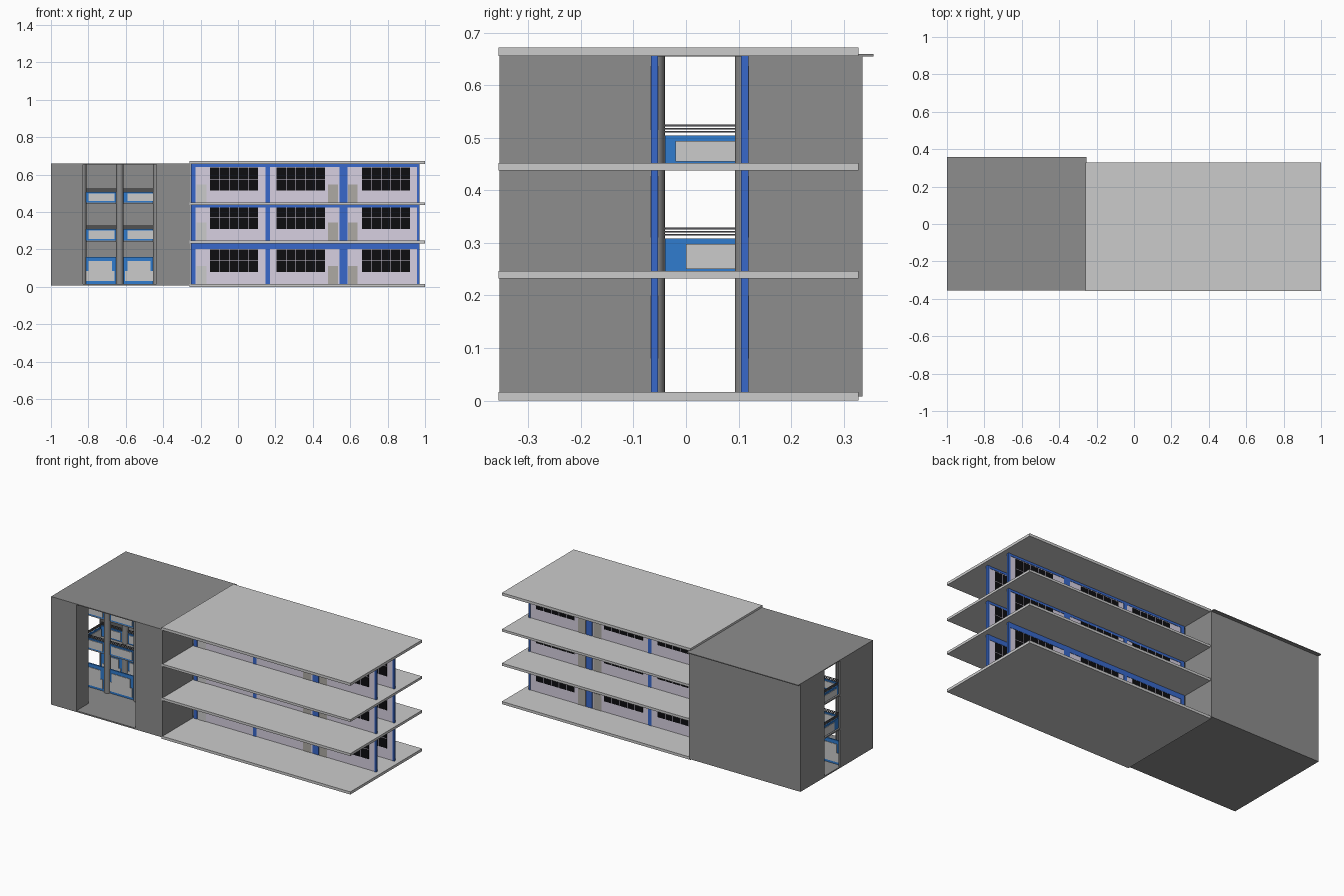
import bpy, bmesh

if "Cube" in bpy.data.objects:
    bpy.data.objects.remove(bpy.data.objects["Cube"])

def material(name, rgb):
    m = bpy.data.materials.new(name)
    m.diffuse_color = (*rgb, 1)
    m.use_nodes = True
    m.node_tree.nodes["Principled BSDF"].inputs["Base Color"].default_value = m.diffuse_color
    return m

BLUE = material("blue_paint", (0.04, 0.14, 0.6))
SKY = material("parapet_blue", (0.03, 0.2, 0.62))
LILAC = material("lilac_plaster", (0.68, 0.63, 0.75))
BLACK = material("dark_glass", (0.004, 0.004, 0.005))
WHITE = material("white_paint", (0.9, 0.9, 0.9))
BEIGE = material("door_beige", (0.42, 0.4, 0.37))
DARK = material("dark_concrete", (0.27, 0.27, 0.27))
RAIL = material("rail_metal", (0.09, 0.09, 0.1))

def boxes(name, spans, mat=None):
    """One object made of boxes given as (x0, x1, y0, y1, z0, z1)."""
    bm = bmesh.new()
    for x0, x1, y0, y1, z0, z1 in spans:
        for v in bmesh.ops.create_cube(bm, size=1)["verts"]:
            v.co = ((x0 + x1) / 2 + v.co.x * (x1 - x0),
                    (y0 + y1) / 2 + v.co.y * (y1 - y0),
                    (z0 + z1) / 2 + v.co.z * (z1 - z0))
    me = bpy.data.meshes.new(name)
    bm.to_mesh(me)
    bm.free()
    ob = bpy.data.objects.new(name, me)
    bpy.context.collection.objects.link(ob)
    if mat:
        me.materials.append(mat)
    return ob

FRONT, BACK = -0.06, 0.112          # planes of the two classroom walls
FLOORS = [(0.016, 0.232), (0.247, 0.438), (0.452, 0.656)]
WINDOW_Z = [(0.08, 0.2), (0.31, 0.427), (0.515, 0.637)]

# Floor and roof slabs of the classroom wing
for i, (z0, z1) in enumerate([(0, 0.016), (0.232, 0.247), (0.438, 0.452), (0.656, 0.672)]):
    boxes(f"slab_{i}", [(-0.26, 1, -0.357, 0.328, z0, z1)])

def facade(label, y, out, level):
    """Long classroom wall: plaster, posts, beam, windows and doors."""
    z0, z1 = FLOORS[level]
    w0, w1 = WINDOW_Z[level]

    def layer(x0, x1, za, zb, d):
        return (x0, x1, y - d, y + d, za, zb)
    doors = [(-0.222, -0.168, WHITE), (0.482, 0.534, BEIGE), (0.588, 0.64, BEIGE)]
    boxes(f"{label}_wall_{level}", [layer(-0.25, 0.965, z0, z1, 0.004)], LILAC)
    posts = [(-0.25, -0.226), (0.148, 0.17), (0.543, 0.585), (0.958, 0.97)]
    beam = 0.03 if level == 0 else 0.014
    boxes(f"{label}_posts_{level}",
          [layer(a, b, z0, z1, 0.007) for a, b in posts]
          + [layer(-0.25, 0.965, z1 - beam, z1, 0.006)], BLUE)
    glass, bars = [], []
    for x0 in (-0.15, 0.207, 0.662):
        x1 = x0 + 0.257
        glass.append(layer(x0, x1, w0, w1, 0.006))
        for k in range(1, 5):
            x = x0 + 0.257 * k / 5
            bars.append(layer(x - 0.0015, x + 0.0015, w0, w1, 0.0075))
        zm = (w0 + w1) / 2
        bars.append(layer(x0, x1, zm - 0.0015, zm + 0.0015, 0.0075))
    boxes(f"{label}_windows_{level}", glass, BLACK)
    boxes(f"{label}_window_bars_{level}", bars, LILAC)
    for k, (a, b, m) in enumerate(doors):
        boxes(f"{label}_door_{level}_{k}", [layer(a, b, z0, z0 + 0.096, 0.0065)], m)

for level in range(3):
    facade("front", FRONT, -1, level)
    facade("back", BACK, 1, level)

# Stair block shell with front opening and passage openings at both ends
T = 0.008
Z0, Z1 = 0.01, 0.656
boxes("block_walls", [
    (-1, -0.83, -0.355, -0.355 + T, Z0, Z1), (-0.435, -0.255, -0.355, -0.355 + T, Z0, Z1),
    (-0.83 - T, -0.83, -0.355, -0.24, Z0, Z1), (-0.435, -0.435 + T, -0.355, -0.24, Z0, Z1),
    (-1, -0.255, 0.328, 0.336, Z0, Z1),
    (-1, -1 + T, -0.355, -0.04, Z0, Z1), (-1, -1 + T, 0.105, 0.336, Z0, Z1),
    (-0.255 - T, -0.255, -0.355, -0.065, Z0, Z1), (-0.255 - T, -0.255, 0.117, 0.336, Z0, Z1)], DARK)
boxes("block_roof", [(-1, -0.255, -0.355, 0.357, 0.655, 0.66)], DARK)
boxes("block_floor", [(-1, -0.255, -0.355, 0.336, 0.008, 0.016)], DARK)
boxes("passage_floors", [(-1, -0.26, FRONT, BACK, z - 0.008, z) for z in (0.247, 0.452)], DARK)

# Round columns on both sides of the passage
for y in (FRONT, BACK):
    for x in (-0.83, -0.632, -0.435):
        bpy.ops.mesh.primitive_cylinder_add(vertices=24, radius=0.019, depth=0.64,
                                            location=(x, y, 0.336))
        ob = bpy.context.object
        ob.name = "column"
        ob.data.materials.append(DARK)
        bpy.ops.object.shade_smooth_by_angle()

# Blue parapets with grey inset panels and rails, in every bay
BAYS = [(-0.99, -0.85), (-0.82, -0.652), (-0.612, -0.445)]
frames, insets, rails = [], [], []
for y in (FRONT, BACK):
    for a, b in BAYS:
        for z0, top in ((0.016, 0.16), (0.247, 0.31), (0.452, 0.508)):
            frames.append((a, b, y - 0.004, y + 0.004, z0, top))
            if z0 < 0.1:
                insets.append((a + 0.008, b - 0.008, y - 0.007, y + 0.007, 0.03, 0.085))
                insets.append((a + 0.022, b - 0.022, y - 0.007, y + 0.007, 0.085, 0.138))
            else:
                insets.append((a + 0.02, b - 0.008, y - 0.007, y + 0.007, z0 + 0.008, top - 0.008))
                for k in range(3):
                    z = top + 0.003 + k * 0.007
                    rails.append((a - 0.01, b + 0.01, y - 0.002, y + 0.002, z, z + 0.003))

# Parapets closing the upper passage openings on the left end
for z0, top, cut in ((0.247, 0.308, 0.0), (0.452, 0.504, -0.02)):
    frames.append((-0.99, -0.982, -0.04, 0.095, z0, top))
    insets.append((-0.993, -0.979, cut, 0.095, z0 + 0.003, top - 0.01))
    for k in range(3):
        z = top + 0.006 + k * 0.006
        rails.append((-0.988, -0.984, -0.04, 0.105, z, z + 0.003))
boxes("parapet_frames", frames, SKY)
boxes("parapet_insets", insets)
boxes("parapet_rails", rails, RAIL)
